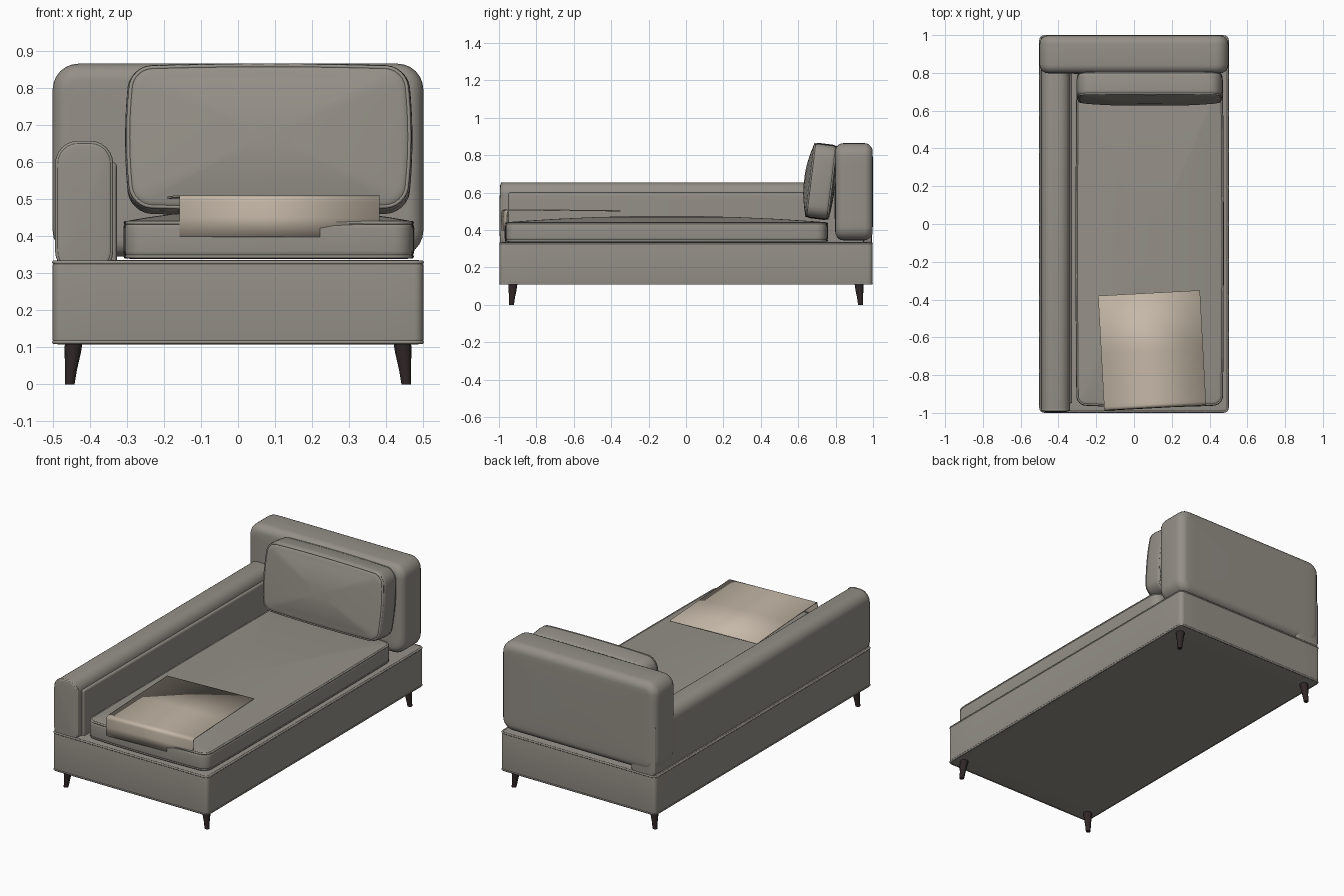
import bpy, bmesh, math
from mathutils import Matrix, Vector

if "Cube" in bpy.data.objects:
    bpy.data.objects.remove(bpy.data.objects["Cube"])


def material(name, rgb):
    m = bpy.data.materials.new(name)
    m.diffuse_color = (*rgb, 1)
    m.use_nodes = True
    m.node_tree.nodes["Principled BSDF"].inputs["Base Color"].default_value = m.diffuse_color
    return m


FABRIC = material("warm grey fabric", (0.30, 0.28, 0.245))
THROW = material("beige throw", (0.56, 0.48, 0.39))
WOOD = material("dark wood", (0.03, 0.02, 0.02))


def finish(bm, name, mat, matrix=Matrix(), angle=40):
    bmesh.ops.recalc_face_normals(bm, faces=bm.faces)
    mesh = bpy.data.meshes.new(name)
    bm.to_mesh(mesh)
    bm.free()
    mesh.materials.append(mat)
    ob = bpy.data.objects.new(name, mesh)
    bpy.context.collection.objects.link(ob)
    ob.matrix_world = matrix
    bpy.ops.object.select_all(action='DESELECT')
    ob.select_set(True)
    bpy.context.view_layer.objects.active = ob
    bpy.ops.object.shade_smooth_by_angle(angle=math.radians(angle))
    return ob


def outline(w, h, corner, bow=0.0, inset=0.0):
    """Rounded rectangle whose sides swell outward by the bow fraction."""
    a, b = w / 2 - inset, h / 2 - inset
    c = max(corner - inset, 0.004)
    pts = []
    for k, (sx, sy) in enumerate([(1, 1), (-1, 1), (-1, -1), (1, -1)]):
        for i in range(7):
            t = math.pi / 2 * (k + i / 6)
            pts.append((sx * (a - c) + c * math.cos(t), sy * (b - c) + c * math.sin(t)))
    dense = []
    for i, p in enumerate(pts):
        q = pts[(i + 1) % len(pts)]
        n = 10 if i % 7 == 6 else 1
        dense += [(p[0] + (q[0] - p[0]) * j / n, p[1] + (q[1] - p[1]) * j / n) for j in range(n)]
    return [(x * (1 - bow * (y / b) ** 2), y * (1 - bow * (x / a) ** 2)) for x, y in dense]


def padded(name, w, h, depth, corner, r, matrix, bow=0.0, dome=(0.0, 0.0), piping=()):
    """Upholstered block: rounded outline swept through its depth, domed at both ends."""
    steps = [math.pi / 2 * i / 5 for i in range(6)]
    arc = [(r * (1 - math.sin(a)), r * (1 - math.cos(a))) for a in steps]
    rings = []
    for s in (0.2, 0.45, 0.7, 0.88):
        rings.append((r, -dome[0] * (1 - s * s), s))
    rings += [(i, t, 1) for i, t in arc]
    rings += [(i, depth - t, 1) for i, t in reversed(arc)]
    for s in (0.88, 0.7, 0.45, 0.2):
        rings.append((r, depth + dome[1] * (1 - s * s), s))
    bm = bmesh.new()
    loops = [[bm.verts.new((x * s, y * s, t)) for x, y in outline(w, h, corner, bow, i)]
             for i, t, s in rings]
    for a, b in zip(loops, loops[1:]):
        for i in range(len(a)):
            j = (i + 1) % len(a)
            bm.faces.new((a[i], a[j], b[j], b[i]))
    bm.faces.new(loops[0])
    bm.faces.new(loops[-1])
    finish(bm, name, FABRIC, matrix)
    # piping cord sewn along the chosen depths
    for n, t in enumerate(piping):
        cu = bpy.data.curves.new(name + "_piping", 'CURVE')
        cu.dimensions = '3D'
        cu.bevel_depth = 0.006
        cu.bevel_resolution = 1
        pts = outline(w, h, corner, bow, r * 0.3)
        sp = cu.splines.new('POLY')
        sp.points.add(len(pts) - 1)
        for p, (x, y) in zip(sp.points, pts):
            p.co = (x, y, t, 1)
        sp.use_cyclic_u = True
        cu.materials.append(FABRIC)
        ob = bpy.data.objects.new(f"{name}_piping_{n}", cu)
        bpy.context.collection.objects.link(ob)
        ob.matrix_world = matrix


def upright(x, y, z, lean=0.0):
    """Depth points toward the front, outline height points up."""
    return Matrix.Translation((x, y, z)) @ Matrix.Rotation(math.radians(90 - lean), 4, 'X')


# base, arm and backrest
padded("base", 1.0, 1.995, 0.227, 0.025, 0.014, Matrix.Translation((0, 0, 0.108)),
       piping=(0.006, 0.221))
padded("arm", 0.152, 0.355, 1.985, 0.06, 0.012, upright(-0.415, 0.992, 0.477),
       dome=(0.005, 0.005), piping=(0.008, 1.977))
padded("backrest", 1.0, 0.52, 0.2, 0.07, 0.045, upright(0, 0.998, 0.605), dome=(0.002, 0.005))

# inner side panel of the arm
padded("arm_inner_panel", 0.03, 0.28, 1.9, 0.013, 0.01, upright(-0.342, 0.95, 0.46))

# seat cushion and back cushion
padded("seat_cushion", 0.785, 1.73, 0.105, 0.05, 0.022,
       Matrix.Translation((0.083, -0.105, 0.338)), bow=0.012, dome=(0, 0.033),
       piping=(0.007, 0.098))
padded("back_cushion", 0.775, 0.405, 0.135, 0.06, 0.03, upright(0.083, 0.79, 0.652, 7),
       bow=0.035, dome=(0.01, 0.025), piping=(0.01, 0.125))

# throw folded over the front of the seat
path = [(0.305, 0.503), (0.0, 0.506), (-0.27, 0.507)]
path += [(-0.285 - 0.015 * math.sin(a), 0.492 + 0.015 * math.cos(a))
         for a in [math.pi / 2 * i / 5 for i in range(6)]]
path += [(-0.302, 0.45), (-0.302, 0.398)]
bm = bmesh.new()
rows = [[bm.verts.new((s * 0.27, y, z)) for s in (-1, 1)] for y, z in path]
for a, b in zip(rows, rows[1:]):
    bm.faces.new((a[0], a[1], b[1], b[0]))
throw = finish(bm, "throw", THROW,
               Matrix.Translation((0.096, -0.67, 0)) @ Matrix.Rotation(math.radians(3.1), 4, 'Z'))
mod = throw.modifiers.new("thickness", 'SOLIDIFY')
mod.thickness = 0.006
mod.offset = 0

# splayed tapered legs
for sx in (-1, 1):
    for sy in (-1, 1):
        bm = bmesh.new()
        levels = []
        for z, rad in ((0, 0.013), (0.04, 0.016), (0.085, 0.022), (0.115, 0.024)):
            k = z / 0.115
            c = Vector((sx * (0.454 - 0.011 * k), sy * (0.933 - 0.008 * k), z))
            levels.append([bm.verts.new(c + Vector((rad * math.cos(i * math.pi / 8),
                                                    rad * math.sin(i * math.pi / 8), 0)))
                           for i in range(16)])
        for a, b in zip(levels, levels[1:]):
            for i in range(16):
                j = (i + 1) % 16
                bm.faces.new((a[i], a[j], b[j], b[i]))
        bm.faces.new(levels[0])
        bm.faces.new(levels[-1])
        finish(bm, f"leg_{'left' if sx < 0 else 'right'}_{'front' if sy < 0 else 'back'}", WOOD)
